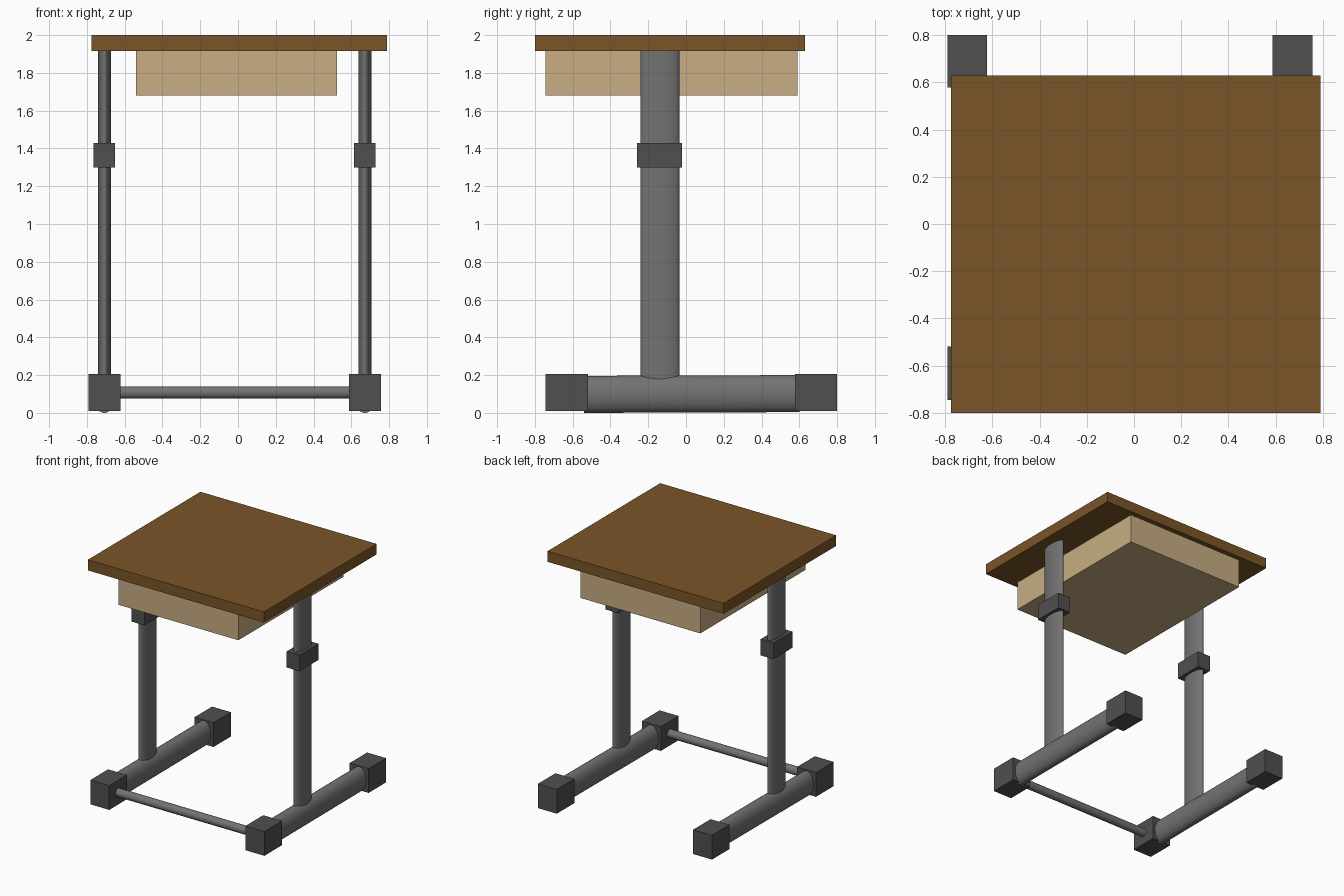
import bpy
from math import radians
from mathutils import Euler

if "Cube" in bpy.data.objects:
    bpy.data.objects.remove(bpy.data.objects["Cube"])


def material(name, rgb):
    m = bpy.data.materials.new(name)
    m.diffuse_color = (*rgb, 1)
    m.use_nodes = True
    m.node_tree.nodes["Principled BSDF"].inputs["Base Color"].default_value = m.diffuse_color
    return m


WOOD = material("brown_wood", (0.195, 0.091, 0.021))
PALE = material("pale_wood", (0.58, 0.42, 0.23))
DARK = material("dark_plastic", (0.08, 0.08, 0.08))
STEEL = material("grey_steel", (0.17, 0.17, 0.17))


def finish(name, mat, size):
    o = bpy.context.object
    o.name = name
    o.scale = size
    o.data.materials.append(mat)
    bpy.ops.object.transform_apply(location=False, rotation=False, scale=True)
    return o


def box(name, lo, hi, mat):
    centre = [(a + b) / 2 for a, b in zip(lo, hi)]
    bpy.ops.mesh.primitive_cube_add(size=1, location=centre)
    return finish(name, mat, [b - a for a, b in zip(lo, hi)])


def tube(name, centre, radii, length, rot):
    # Elliptical tube: radii are local x and y before rotation
    bpy.ops.mesh.primitive_cylinder_add(vertices=48, radius=1, depth=1, location=centre)
    o = finish(name, STEEL, (radii[0], radii[1], length))
    bpy.ops.object.shade_smooth_by_angle(angle=radians(35))
    o.rotation_euler = Euler(rot)
    return o


# Desk top and storage tray
box("desk_top", (-0.775, -0.80, 1.915), (0.79, 0.63, 2.0), WOOD)
box("storage_tray", (-0.54, -0.745, 1.68), (0.525, 0.59, 1.915), PALE)

# Leg frame on each side
for side, x in (("left", -0.707), ("right", 0.672)):
    tube(side + "_post", (x, -0.138, 1.015), (0.035, 0.103), 1.80, (0, 0, 0))
    box(side + "_height_collar", (x - 0.057, -0.26, 1.30), (x + 0.057, -0.02, 1.43), DARK)
    tube(side + "_foot_tube", (x, 0.03, 0.1), (0.062, 0.098), 1.14, (radians(90.2), 0, 0))
    for end, y0, y1 in (("front", -0.745, -0.52), ("back", 0.578, 0.80)):
        box(f"{side}_{end}_foot_cap", (x - 0.084, y0, 0.01), (x + 0.084, y1, 0.205), DARK)

# Cross bar between the front feet
tube("cross_bar", (-0.0175, -0.633, 0.108), (0.033, 0.033), 1.25, (0, radians(90), 0))
